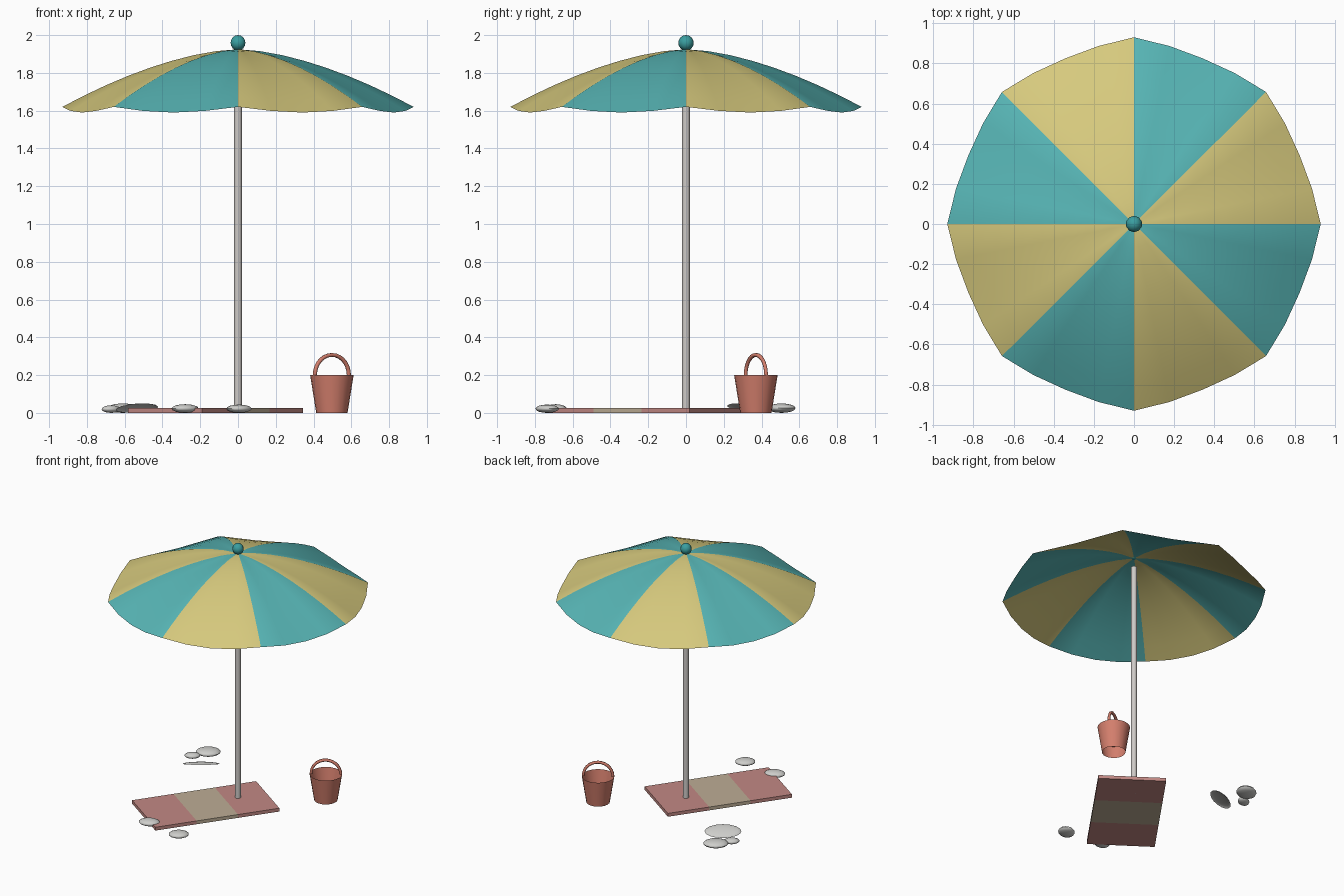
import bpy, bmesh, math
from mathutils import Matrix, Vector

cube = bpy.data.objects.get("Cube")
if cube:
    bpy.data.objects.remove(cube)


def material(name, r, g, b):
    """Flat colour given as 0-255 display values, stored linear."""
    lin = [(c / 255 / 12.92) if c < 11 else ((c / 255 + 0.055) / 1.055) ** 2.4 for c in (r, g, b)]
    m = bpy.data.materials.new(name)
    m.use_nodes = True
    m.diffuse_color = (*lin, 1)
    m.node_tree.nodes["Principled BSDF"].inputs["Base Color"].default_value = (*lin, 1)
    return m


yellow = material("canopy yellow", 214, 201, 125)
teal = material("canopy teal", 87, 181, 181)
dark_teal = material("finial teal", 58, 158, 160)
grey = material("pole grey", 206, 202, 199)
pink = material("towel pink", 194, 137, 132)
beige = material("towel beige", 189, 173, 149)
red = material("bucket red", 212, 127, 109)
shell_white = material("shell white", 206, 206, 203)


def finish(name, bm, mats, smooth=None):
    """Turn a bmesh into a named object with its materials."""
    mesh = bpy.data.meshes.new(name)
    bm.to_mesh(mesh)
    bm.free()
    for m in mats:
        mesh.materials.append(m)
    ob = bpy.data.objects.new(name, mesh)
    bpy.context.collection.objects.link(ob)
    if smooth:
        bpy.ops.object.select_all(action="DESELECT")
        ob.select_set(True)
        bpy.context.view_layer.objects.active = ob
        bpy.ops.object.shade_smooth_by_angle(angle=math.radians(smooth))
    return ob


# Canopy: eight sagging gores between the ribs, alternating colours
GORES, ACROSS, RINGS = 8, 4, 8
bm = bmesh.new()
apex = bm.verts.new((0, 0, 1.925))
rings = []
for i in range(1, RINGS + 1):
    t = i / RINGS
    ring = []
    for j in range(GORES * ACROSS):
        a = 2 * math.pi * j / (GORES * ACROSS)
        sag = math.sin(math.pi * (j % ACROSS) / ACROSS)
        r = t * (0.93 - 0.037 * sag * t)
        z = 1.925 - 0.305 * t ** 1.65 - 0.03 * sag * t
        ring.append(bm.verts.new((r * math.cos(a), r * math.sin(a), z)))
    rings.append(ring)
for j in range(GORES * ACROSS):
    k = (j + 1) % (GORES * ACROSS)
    faces = [bm.faces.new((apex, rings[0][j], rings[0][k]))]
    for inner, outer in zip(rings, rings[1:]):
        faces.append(bm.faces.new((inner[j], outer[j], outer[k], inner[k])))
    for f in faces:
        f.material_index = (j // ACROSS) % 2
finish("umbrella_canopy", bm, [yellow, teal], 30)

# Finial ball
bm = bmesh.new()
bmesh.ops.create_uvsphere(bm, u_segments=10, v_segments=8, radius=0.041,
                          matrix=Matrix.Translation((0, 0, 1.959)))
finish("umbrella_finial", bm, [dark_teal], 50)

# Pole
bm = bmesh.new()
bmesh.ops.create_cone(bm, cap_ends=True, segments=12, radius1=0.021, radius2=0.021, depth=1.85,
                      matrix=Matrix.Translation((0, 0, 0.925)))
finish("umbrella_pole", bm, [grey], 50)

# Towel: a thin slab cut in three stripes along its length
bm = bmesh.new()
LENGTH, WIDTH, THICK = 0.93, 0.48, 0.026
bmesh.ops.create_cube(bm, size=1, matrix=Matrix.Diagonal((LENGTH, WIDTH, THICK, 1)))
for x in (-LENGTH / 6, LENGTH / 6):
    bmesh.ops.bisect_plane(bm, geom=bm.verts[:] + bm.edges[:] + bm.faces[:],
                           plane_co=(x, 0, 0), plane_no=(1, 0, 0))
for f in bm.faces:
    f.material_index = int(abs(f.calc_center_median().x) < LENGTH / 6)
towel = finish("beach_towel", bm, [pink, beige])
towel.location = (-0.12, -0.225, THICK / 2)
towel.rotation_euler.z = math.radians(55)

# Bucket: tapered wall with a raised floor inside
BUCKET = Vector((0.497, 0.37, 0))
bm = bmesh.new()
bmesh.ops.create_cone(bm, cap_ends=False, segments=20, radius1=0.083, radius2=0.115, depth=0.2,
                      matrix=Matrix.Translation((0, 0, 0.1)))
bmesh.ops.create_circle(bm, cap_ends=True, segments=20, radius=0.099,
                        matrix=Matrix.Translation((0, 0, 0.1)))
finish("bucket", bm, [red], 40).location = BUCKET

# Bucket handle: a half hoop swept along an arc
curve = bpy.data.curves.new("bucket_handle", "CURVE")
curve.dimensions = "3D"
curve.bevel_depth = 0.011
curve.bevel_resolution = 1
curve.use_fill_caps = True
spline = curve.splines.new("POLY")
STEPS = 14
spline.points.add(STEPS)
for i, p in enumerate(spline.points):
    a = math.pi * i / STEPS
    p.co = (0.105 * math.cos(a), 0, 0.2 + 0.107 * math.sin(a), 1)
curve.materials.append(red)
handle = bpy.data.objects.new("bucket_handle", curve)
bpy.context.collection.objects.link(handle)
handle.location = BUCKET
handle.rotation_euler.z = math.radians(31)


# Shells: flattened rounded lumps lying on the sand
def shell(name, x, y, long, short, height, turn):
    bm = bmesh.new()
    bmesh.ops.create_uvsphere(bm, u_segments=14, v_segments=8, radius=1,
                              matrix=Matrix.Diagonal((long, short, height, 1)))
    ob = finish(name, bm, [shell_white], 60)
    ob.location = (x, y, height)
    ob.rotation_euler.z = math.radians(turn)


shell("front_shell_right", -0.28, -0.69, 0.075, 0.055, 0.023, 25)
shell("front_shell_left", 0.005, -0.735, 0.072, 0.058, 0.022, 35)
shell("back_shell_large", -0.61, 0.505, 0.088, 0.07, 0.025, 35)
shell("back_shell_small", -0.672, 0.4, 0.056, 0.04, 0.02, 35)

# Open shell: a shallow tilted dish
bm = bmesh.new()
bmesh.ops.create_uvsphere(bm, u_segments=16, v_segments=10, radius=1)
bmesh.ops.delete(bm, geom=[v for v in bm.verts if v.co.z < -0.01], context="VERTS")
bmesh.ops.transform(bm, matrix=Matrix.Diagonal((0.13, 0.07, 0.014, 1)), verts=bm.verts)
dish = finish("open_shell", bm, [shell_white], 60)
dish.location = (-0.535, 0.31, 0.024)
dish.rotation_euler = (math.radians(-19), 0, math.radians(35))
